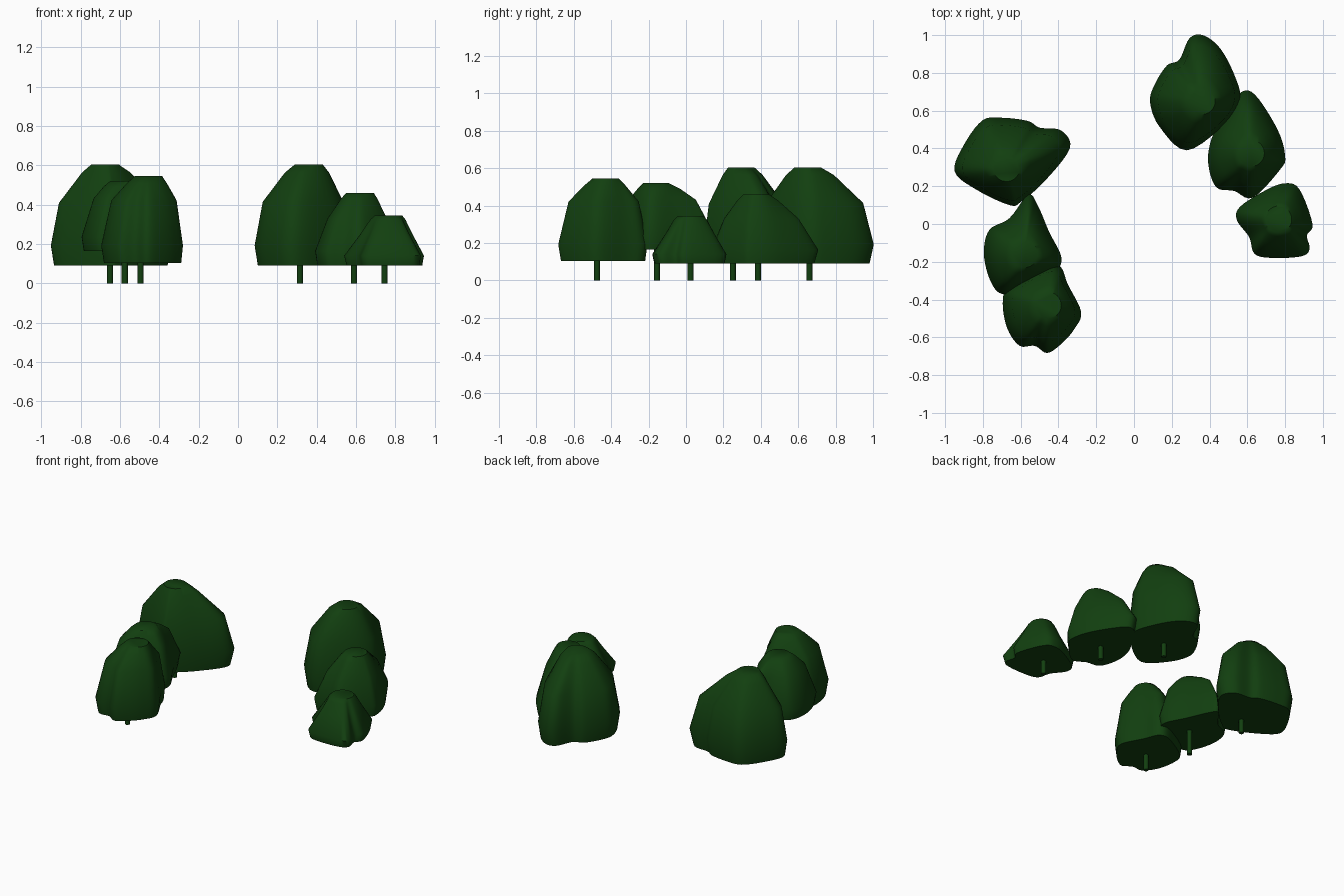
import bpy, bmesh, math
from mathutils import Vector
from mathutils.interpolate import poly_3d_calc  # noqa: F401

if "Cube" in bpy.data.objects:
    bpy.data.objects.remove(bpy.data.objects["Cube"])

green = bpy.data.materials.new("foliage_green")
green.diffuse_color = (0.006, 0.05, 0.005, 1)
green.use_nodes = True
green.node_tree.nodes["Principled BSDF"].inputs["Base Color"].default_value = green.diffuse_color


def smooth_loop(pts, steps=5):
    """Closed Catmull-Rom curve through a few outline points."""
    p = [Vector(q) for q in pts]
    n, out = len(p), []
    for i in range(n):
        a, b, c, d = p[i - 1], p[i], p[(i + 1) % n], p[(i + 2) % n]
        for s in range(steps):
            t = s / steps
            out.append(0.5 * (2 * b + (c - a) * t + (2 * a - 5 * b + 4 * c - d) * t * t
                              + (3 * b - a - 3 * c + d) * t ** 3))
    return out


def tree(name, trunk, apex, z0, z1, shoulder, upper, outline):
    # canopy: footprint rings narrowing to a small round flat crown
    base, apex = smooth_loop(outline), Vector(apex)
    crown = [apex + 0.07 * (p - apex).normalized() for p in base]
    bm = bmesh.new()
    rings = []
    for f, k in ((0, 0.08), (0.2, 0), shoulder, (0.92, upper), (1, 1)):
        z = z0 + (z1 - z0) * f
        rings.append([bm.verts.new((*b.lerp(c, k), z)) for b, c in zip(base, crown)])
    n = len(base)
    for lo, hi in zip(rings, rings[1:]):
        for i in range(n):
            j = (i + 1) % n
            bm.faces.new((lo[i], lo[j], hi[j], hi[i]))
    bm.faces.new(rings[0])
    bm.faces.new(rings[-1])
    bmesh.ops.recalc_face_normals(bm, faces=bm.faces)
    me = bpy.data.meshes.new(name + "_canopy")
    bm.to_mesh(me)
    bm.free()
    ob = bpy.data.objects.new(name + "_canopy", me)
    bpy.context.collection.objects.link(ob)
    me.materials.append(green)
    bpy.ops.object.select_all(action='DESELECT')
    ob.select_set(True)
    bpy.context.view_layer.objects.active = ob
    bpy.ops.object.shade_smooth_by_angle(angle=math.radians(50))
    # trunk
    h = z0 + 0.02
    bpy.ops.mesh.primitive_cylinder_add(vertices=8, radius=0.016, depth=h,
                                        location=(*trunk, h / 2))
    t = bpy.context.object
    t.name = name + "_trunk"
    t.data.materials.append(green)
    bpy.ops.object.shade_smooth_by_angle(angle=math.radians(50))


# left row, back to front
tree("left_back_tree", (-.65, .25), (-.675, .295), .09, .605, (.62, .2), .77,
     [(-.34, .40), (-.385, .495), (-.50, .51), (-.56, .545), (-.69, .562), (-.80, .55),
      (-.90, .42), (-.95, .28), (-.84, .185), (-.66, .10), (-.595, .12), (-.47, .23)])
tree("left_middle_tree", (-.575, -.155), (-.58, -.16), .165, .52, (.75, .42), .77,
     [(-.385, -.175), (-.45, -.04), (-.51, .10), (-.56, .155), (-.66, .03), (-.765, -.03),
      (-.795, -.15), (-.765, -.29), (-.70, -.37), (-.58, -.33), (-.42, -.25)])
tree("left_front_tree", (-.495, -.475), (-.455, -.43), .105, .545, (.72, .3), .77,
     [(-.28, -.465), (-.315, -.555), (-.385, -.635), (-.46, -.683), (-.525, -.645),
      (-.605, -.645), (-.67, -.555), (-.695, -.42), (-.66, -.33), (-.47, -.215),
      (-.39, -.225), (-.35, -.32)])
# right row, back to front
tree("right_back_tree", (.315, .66), (.36, .65), .09, .605, (.63, .2), .75,
     [(.56, .66), (.535, .78), (.46, .925), (.37, .998), (.295, .985), (.24, .87),
      (.175, .84), (.11, .74), (.085, .645), (.135, .515), (.28, .39), (.48, .53)])
tree("right_middle_tree", (.59, .385), (.62, .375), .09, .46, (.65, .4), .83,
     [(.80, .36), (.775, .29), (.63, .14), (.53, .175), (.435, .195), (.393, .32),
      (.41, .45), (.48, .58), (.56, .693), (.64, .685), (.76, .50)])
tree("right_front_tree", (.745, .025), (.765, .025), .09, .345, (.65, .55), .85,
     [(.945, 0), (.915, -.06), (.93, -.13), (.89, -.17), (.745, -.18), (.64, -.16),
      (.61, -.07), (.545, .02), (.56, .09), (.69, .175), (.795, .215), (.875, .185)])
